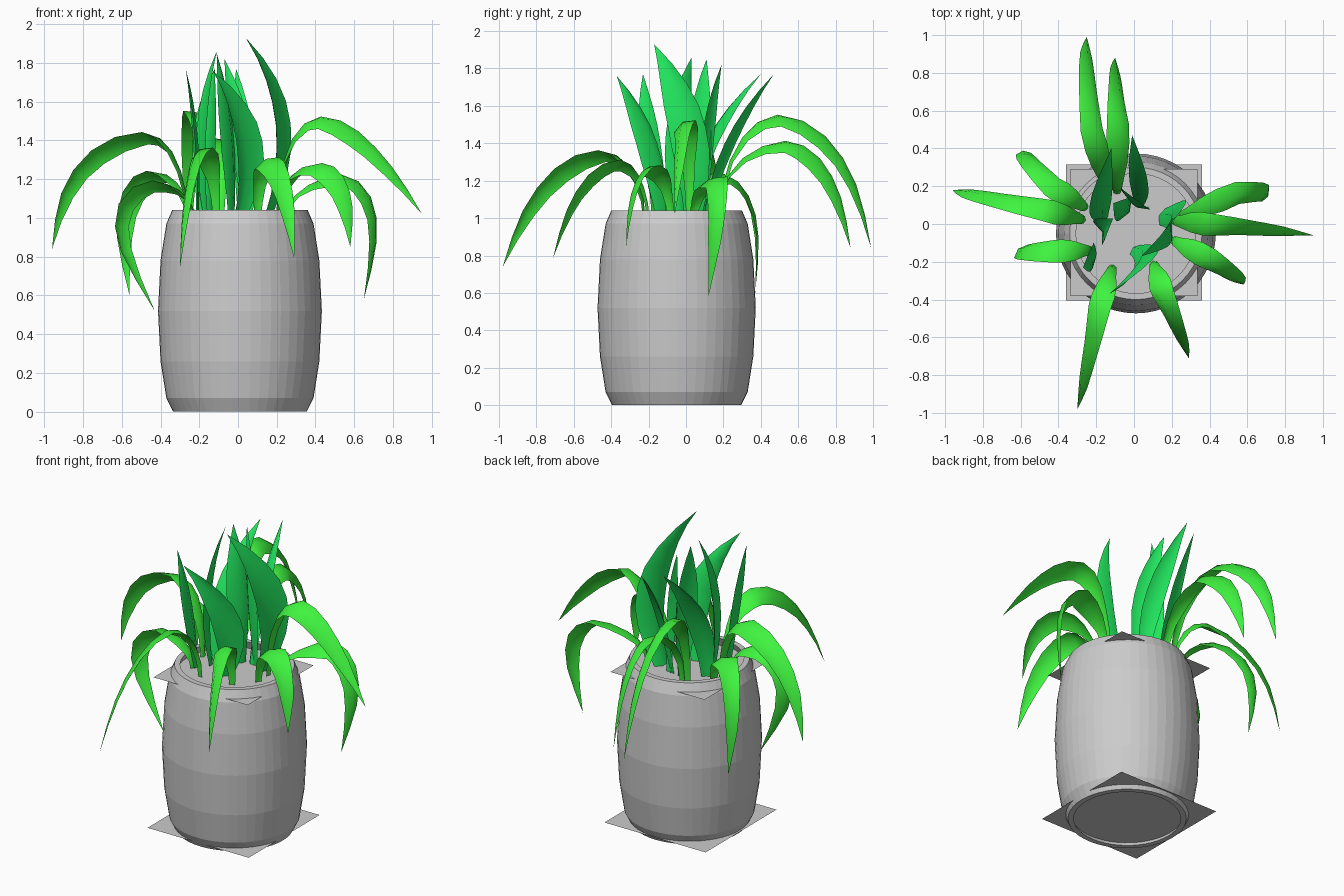
import bpy, bmesh, math
from mathutils import Vector

if "Cube" in bpy.data.objects:
    bpy.data.objects.remove(bpy.data.objects["Cube"])

CX, CY, SOIL = 0.01, -0.05, 0.98


def material(name, rgb):
    m = bpy.data.materials.new(name)
    m.diffuse_color = (*rgb, 1)
    m.use_nodes = True
    m.node_tree.nodes["Principled BSDF"].inputs["Base Color"].default_value = m.diffuse_color
    return m


DROOP = material("bright_green", (0.05, 0.9, 0.05))
UPRIGHT = material("deep_green", (0.015, 0.78, 0.11))


def make(name, bm, mat=None):
    me = bpy.data.meshes.new(name)
    bm.to_mesh(me)
    bm.free()
    ob = bpy.data.objects.new(name, me)
    bpy.context.collection.objects.link(ob)
    if mat:
        me.materials.append(mat)
    return ob


def lathe(name, profile, n):
    bm = bmesh.new()
    rings = [[bm.verts.new((CX + r * math.cos(2 * math.pi * i / n),
                            CY + r * math.sin(2 * math.pi * i / n), z))
              for i in range(n)] for r, z in profile]
    for a, b in zip(rings, rings[1:] + rings[:1]):
        for i in range(n):
            j = (i + 1) % n
            bm.faces.new((a[i], a[j], b[j], b[i]))
    bmesh.ops.recalc_face_normals(bm, faces=bm.faces)
    return make(name, bm)


def plate(name, half, z):
    bm = bmesh.new()
    bm.faces.new([bm.verts.new((sx * half, -0.045 + sy * half, z))
                  for sx, sy in ((-1, -1), (1, -1), (1, 1), (-1, 1))])
    return make(name, bm)


def leaf(name, path, out, width, shape, mat, twist=0):
    """Creased strip along path, facing out, twisting toward the tip (last point)."""
    side = Vector((-out.y, out.x, 0))
    bm = bmesh.new()
    rows = []
    last = len(path) - 1
    for i, p in enumerate(path[:-1]):
        t = i / last * (len(shape) - 1)
        k = min(int(t), len(shape) - 2)
        w = width * (shape[k] + (shape[k + 1] - shape[k]) * (t - k)) / 2
        up = (path[i + 1] - path[max(i - 1, 0)]).cross(side).normalized()
        a = math.radians(twist) * min(1, max(0, (i / last - 0.2) / 0.4))
        across = side * math.cos(a) + up * math.sin(a)
        nor = up * math.cos(a) - side * math.sin(a)
        rows.append([bm.verts.new(p + across * w * s + nor * w * f)
                     for s, f in ((-1, -0.15), (0, 0.25), (1, -0.15))])
    tip = bm.verts.new(path[-1])
    for k in (0, 1):
        for a, b in zip(rows, rows[1:]):
            bm.faces.new((a[k], a[k + 1], b[k + 1], b[k]))
        bm.faces.new((rows[-1][k], rows[-1][k + 1], tip))
    for f in bm.faces:
        f.smooth = True
    return make(name, bm, mat)


def drooping_leaf(name, base, peak, tip, hook):
    """Rises as a quarter ellipse to the peak, then falls, bulging outward by hook."""
    b, p, t = Vector((*base, SOIL)), Vector(peak), Vector(tip)
    out = Vector((p.x - b.x, p.y - b.y, 0)).normalized()
    fall_dir = Vector((t.x - b.x, t.y - b.y, 0)).normalized()
    path = []
    for i in range(5):
        a = math.pi / 2 * i / 5
        q = b.lerp(p, 1 - math.cos(a))
        q.z = b.z + (p.z - b.z) * math.sin(a)
        path.append(q)
    for i in range(7):
        u = i / 6
        q = p.lerp(t, u) + fall_dir * hook * math.sin(math.pi * u)
        q.z = p.z + (t.z - p.z) * u ** 1.6
        path.append(q)
    leaf(name, path, (out + fall_dir).normalized(), 0.135,
         (0.25, 0.45, 0.95, 1.0, 0.85, 0.55, 0), DROOP, 45)


def upright_leaf(name, base, mid, tip, width, angle):
    """Quadratic curve from base through mid to the tip."""
    b, t = Vector((*base, SOIL)), Vector(tip)
    m = Vector((*mid, (b.z + t.z) / 2 + 0.03))
    c = 2 * m - (b + t) / 2
    path = [b * (1 - u) ** 2 + c * 2 * u * (1 - u) + t * u * u
            for u in (i / 8 for i in range(9))]
    a = math.radians(angle)
    leaf(name, path, Vector((math.cos(a), math.sin(a), 0)), width,
         (0.4, 0.75, 1.0, 0.95, 0.6, 0), UPRIGHT)


# Barrel-shaped hollow pot
outer = [(0.345, 0), (0.38, 0.07), (0.41, 0.26), (0.423, 0.52),
         (0.41, 0.78), (0.38, 0.97), (0.35, 1.04)]
inner = [(r - 0.033, z) for r, z in reversed(outer)]
lathe("pot", outer + inner, 48)

# Square plates closing the pot: soil on top, base below
plate("soil_plate", 0.335, 0.99)
plate("base_plate", 0.36, 0.025)

# Outer drooping leaves: base, peak, tip, hook
for i, spec in enumerate([
    ((.2, .02), (.42, -.01, 1.5), (.95, -.06, 1.02), 0),
    ((.24, .04), (.55, .16, 1.2), (.65, .12, .58), .1),
    ((.2, -.08), (.4, -.19, 1.26), (.58, -.32, .85), .05),
    ((.1, -.2), (.15, -.37, 1.29), (.29, -.71, .79), .04),
    ((-.11, -.22), (-.19, -.45, 1.34), (-.3, -.98, .74), .05),
    ((-.22, -.14), (-.44, -.14, 1.17), (-.43, -.14, .52), .17),
    ((-.25, .08), (-.43, .2, 1.22), (-.56, .37, .6), .11),
    ((-.26, .02), (-.48, .08, 1.42), (-.96, .18, .84), .1),
    ((-.14, .18), (-.22, .5, 1.53), (-.25, .99, .84), .08),
    ((-.09, .16), (-.08, .53, 1.39), (-.1, .88, .84), .05),
]):
    drooping_leaf(f"drooping_leaf_{i + 1}", *spec)

# Inner upright leaves: base, middle, tip, width, facing angle
for i, spec in enumerate([
    ((.14, .04), (.22, .01), (.04, -.17, 1.93), .22, -20),
    ((0, -.13), (.05, -.2), (-.13, -.37, 1.76), .18, -50),
    ((-.16, -.04), (-.18, -.04), (-.11, .03, 1.86), .14, 200),
    ((-.03, .08), (-.05, .07), (-.11, .11, 1.85), .14, 150),
    ((.05, .1), (.01, .11), (-.07, .19, 1.82), .13, 60),
    ((.02, .1), (.02, .23), (-.01, .47, 1.77), .12, 60),
    ((-.16, .02), (-.17, .13), (-.12, .4, 1.77), .14, 120),
    ((-.21, -.12), (-.22, -.19), (-.27, -.23, 1.77), .11, 185),
]):
    upright_leaf(f"upright_leaf_{i + 1}", *spec)
